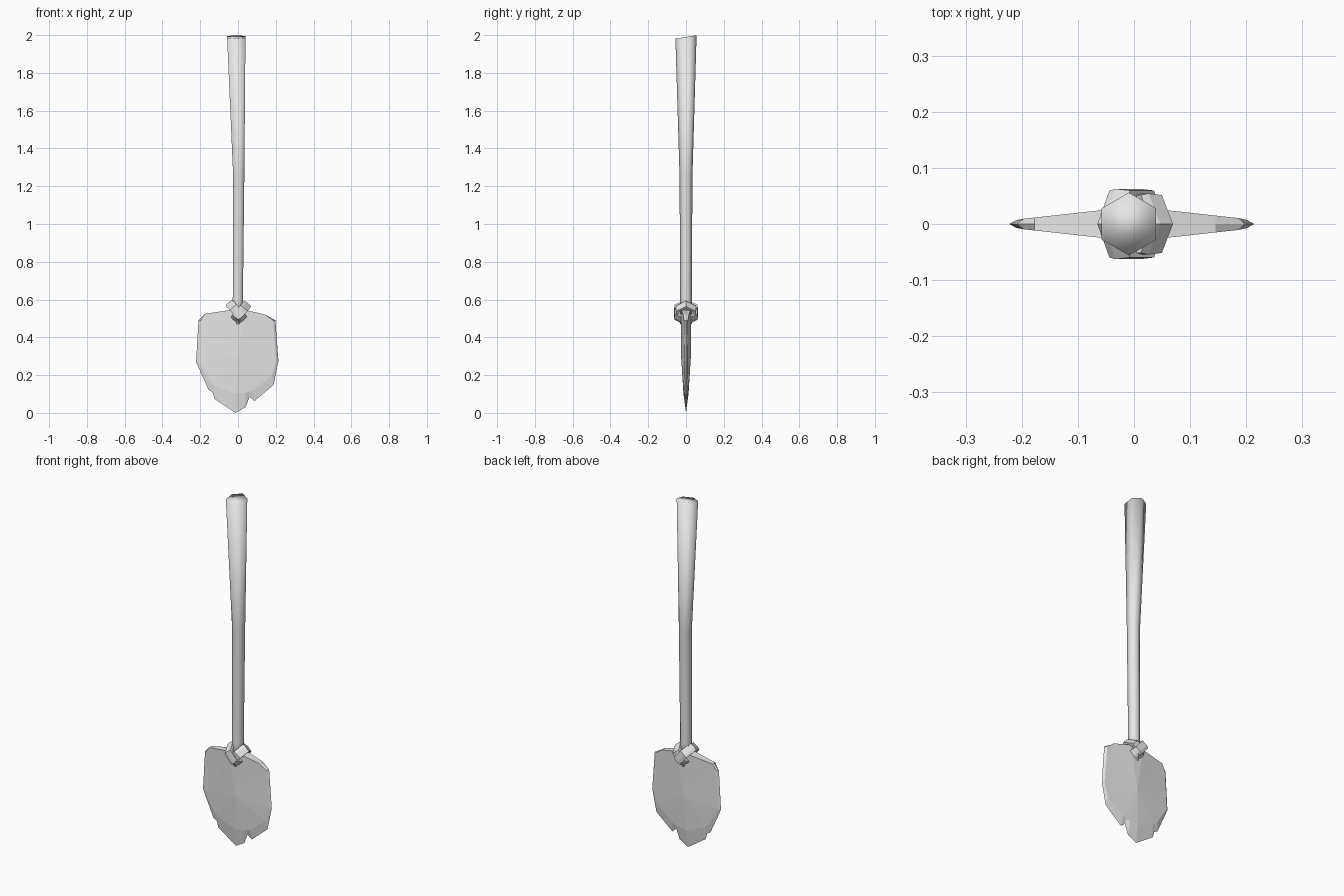
import bpy, bmesh
from math import sin, cos, pi, copysign
from mathutils import Vector

cube = bpy.data.objects.get("Cube")
if cube:
    bpy.data.objects.remove(cube, do_unlink=True)

grey = bpy.data.materials.new("plain_grey")
grey.use_nodes = True
grey.diffuse_color = (0.8, 0.8, 0.8, 1)
grey.node_tree.nodes["Principled BSDF"].inputs["Base Color"].default_value = (0.8, 0.8, 0.8, 1)


def finish(name, bm, smooth=False):
    bmesh.ops.recalc_face_normals(bm, faces=bm.faces)
    mesh = bpy.data.meshes.new(name)
    for f in bm.faces:
        f.smooth = smooth
    bm.to_mesh(mesh)
    bm.free()
    mesh.materials.append(grey)
    obj = bpy.data.objects.new(name, mesh)
    bpy.context.collection.objects.link(obj)
    return obj


def bridge(bm, a, b):
    n = len(a)
    for i in range(n):
        j = (i + 1) % n
        bm.faces.new((a[i], a[j], b[j], b[i]))


# Handle: hexagonal tapered shaft with a slanted end (z, radius, x offset)
bm = bmesh.new()
rings = []
for z, r, cx in [(0.47, 0.031, 0), (0.6, 0.031, -0.001), (1.25, 0.034, 0.004), (1.99, 0.056, -0.009)]:
    slant = 0.17 if z > 1.9 else 0
    ring = []
    for i in range(6):
        t = pi / 6 + i * pi / 3
        x, y = cx + r * cos(t), r * sin(t)
        ring.append(bm.verts.new((x, y, z + slant * y)))
    rings.append(ring)
for a, b in zip(rings, rings[1:]):
    bridge(bm, a, b)
bm.faces.new(rings[0])
bm.faces.new(rings[-1])
finish("handle", bm, True)

# Blade: sharp chipped rim, bevelled inward to a swelling face on each side
rim = [(-0.222, 0.27), (-0.209, 0.49), (-0.177, 0.524), (-0.04, 0.545), (0.04, 0.545),
       (0.145, 0.52), (0.198, 0.49), (0.214, 0.275), (0.188, 0.148), (0.087, 0.063),
       (0.061, 0.085), (0.04, 0.03), (-0.013, 0), (-0.124, 0.074), (-0.135, 0.11), (-0.156, 0.122)]


def face_point(x, z, side):
    if z < 0.2:
        x, z = x * 0.95, 0.1 + 0.11 * (x / 0.2) ** 2
    elif abs(x) > 0.18:
        x -= copysign(0.012, x)
    y = (0.031 - 0.11 * abs(x)) * min(1, 0.3 + 1.5 * z)
    return (x, side * max(y, 0.007), z)


bm = bmesh.new()
outer = [bm.verts.new((x, 0, z)) for x, z in rim]
for side in (-1, 1):
    inner = [bm.verts.new(face_point(x, z, side)) for x, z in rim]
    bridge(bm, outer, inner)
    middle = bm.verts.new((0, side * 0.026, 0.3))
    for i, v in enumerate(inner):
        bm.faces.new((v, inner[(i + 1) % len(inner)], middle))
bmesh.ops.dissolve_degenerate(bm, dist=0.0001, edges=bm.edges)
finish("blade", bm)


# Lashing: two flat hexagonal bands tilted across each other
def band(name, high, low, depth):
    high, low = Vector(high), Vector(low)
    centre, axis = (high + low) / 2, (high - low) / 2
    across = Vector((-axis.z, 0, axis.x)).normalized()
    bm = bmesh.new()
    sections = []
    for i in range(6):
        t = i * pi / 3
        radial = axis * cos(t) + Vector((0, depth / sin(pi / 3) * sin(t), 0))
        out = radial.normalized() * 0.011
        p = centre + radial
        corners = [p + out * 0.7 + across * 0.024, p + out + across * 0.008,
                   p + out * 0.7 - across * 0.024, p - out - across * 0.022,
                   p - out + across * 0.022]
        sections.append([bm.verts.new(c) for c in corners])
    for i in range(6):
        bridge(bm, sections[i], sections[(i + 1) % 6])
    finish(name, bm)


band("lashing_front", (-0.042, 0, 0.578), (0.034, 0, 0.488), 0.053)
band("lashing_cross", (0.046, 0, 0.572), (-0.024, 0, 0.485), 0.045)
